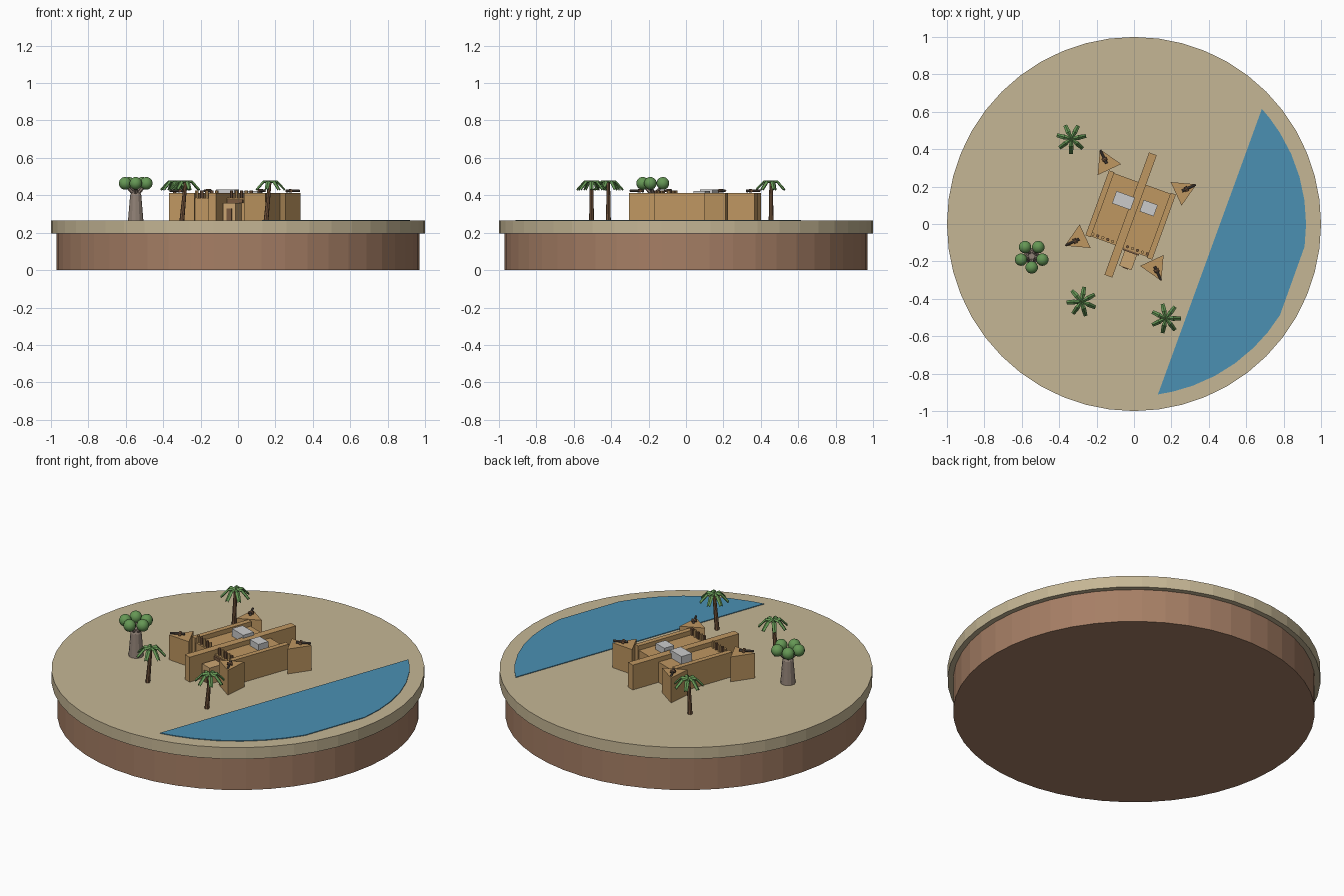
import bpy, bmesh
from math import sin, cos, pi, radians, atan2
from mathutils import Vector, Matrix

if "Cube" in bpy.data.objects:
    bpy.data.objects.remove(bpy.data.objects["Cube"])


def material(name, r, g, b):
    m = bpy.data.materials.new(name)
    m.use_nodes = True
    m.diffuse_color = (r, g, b, 1)
    m.node_tree.nodes["Principled BSDF"].inputs["Base Color"].default_value = (r, g, b, 1)
    return m


SAND = material("sand", .56, .47, .30)
EARTH = material("earth", .38, .21, .13)
WATER = material("water", .07, .28, .45)
ADOBE = material("adobe", .52, .31, .12)
PALE = material("pale adobe", .60, .38, .17)
GREY = material("light grey", .60, .60, .60)
LEAF = material("leaf green", .13, .31, .09)
WOOD = material("brown wood", .19, .10, .05)
BARK = material("grey bark", .28, .22, .18)
IRON = material("dark iron", .11, .085, .07)

GROUND = .265
FORT = Matrix.Translation((-.018, .048, 0)) @ Matrix.Rotation(radians(-20), 4, "Z")


def finish(name, bm, mat, matrix=Matrix(), smooth=False):
    bmesh.ops.recalc_face_normals(bm, faces=bm.faces)
    me = bpy.data.meshes.new(name)
    bm.to_mesh(me)
    bm.free()
    me.materials.append(mat)
    for p in me.polygons:
        p.use_smooth = smooth
    ob = bpy.data.objects.new(name, me)
    ob.matrix_world = matrix
    bpy.context.collection.objects.link(ob)
    return ob


def box(name, lo, hi, mat, matrix=FORT):
    bm = bmesh.new()
    bmesh.ops.create_cube(bm, size=1)
    lo, hi = Vector(lo), Vector(hi)
    for v in bm.verts:
        v.co = (lo + hi) / 2 + v.co * (hi - lo)
    return finish(name, bm, mat, matrix)


def prism(name, outline, z0, z1, mat, matrix=Matrix()):
    bm = bmesh.new()
    face = bm.faces.new([bm.verts.new((x, y, z0)) for x, y in outline])
    top = bmesh.ops.extrude_face_region(bm, geom=[face])["geom"]
    for v in top:
        if isinstance(v, bmesh.types.BMVert):
            v.co.z = z1
    return finish(name, bm, mat, matrix)


def ring(n, r, start=0, centre=(0, 0)):
    return [(centre[0] + r * cos(start + 2 * pi * i / n),
             centre[1] + r * sin(start + 2 * pi * i / n)) for i in range(n)]


def rod(name, a, b, r0, r1, mat, sides=8, matrix=Matrix()):
    a, b = Vector(a), Vector(b)
    bm = bmesh.new()
    bmesh.ops.create_cone(bm, cap_ends=True, segments=sides, radius1=r0, radius2=r1,
                          depth=(b - a).length)
    turn = (b - a).to_track_quat("Z", "Y").to_matrix().to_4x4()
    bm.transform(Matrix.Translation((a + b) / 2) @ turn)
    return finish(name, bm, mat, matrix)


# Island base, sand slab and lake
prism("island_base", ring(48, .97), 0, .2, EARTH)
prism("sand_slab", ring(48, 1), .197, GROUND, SAND)
arc = [(.92 * cos(radians(a)), .92 * sin(radians(a)))
       for a in [-82, -77, -70, -62, -54, -46, -39, -32, -7.5, 0, 8, 16, 24, 32, 38, 42]]
prism("lake", arc, GROUND - .01, GROUND + .004, WATER)

# Fort body, side walls and long middle wall
W, ROOF, TOP = .19, .385, .412
box("fort_body", (-W, -.18, GROUND), (W, .18, ROOF), ADOBE)
for side, name in ((-1, "right_wall"), (1, "left_wall")):
    x0, x1 = sorted((side * W, side * (W - .03)))
    box(name, (x0, -.185, GROUND), (x1, .185, TOP), ADOBE)
box("middle_wall", (-.022, -.348, GROUND), (.022, .348, TOP), ADOBE)

# Posts along the front parapet
for i in range(12):
    x = -.155 + i * .0282
    if abs(x) > .026:
        rod(f"parapet_post_{i + 1}", (x, -.165, ROOF), (x, -.165, .425), .009, .009,
            WOOD if i % 2 else ADOBE, 6, FORT)

# Roof huts
box("roof_hut_right", (-.115, .025, ROOF), (-.01, .095, .43), GREY)
box("roof_hut_left", (.038, .035, ROOF), (.118, .1, .422), GREY)

# Gatehouse with door
box("gatehouse", (.035, -.275, GROUND), (.105, -.17, .36), PALE)
box("gate_beam", (.025, -.19, .36), (.115, -.17, .378), WOOD)
box("gate_door", (.055, -.279, GROUND), (.085, -.27, .33), WOOD)

# Corner bastions with a cannon each
for sx, sy, name in ((-1, -1, "front_right"), (1, -1, "front_left"),
                     (1, 1, "back_left"), (-1, 1, "back_right")):
    c = Vector((sx * .218, sy * .218, 0))
    out = Vector((sx, sy, 0)).normalized()
    prism(name + "_bastion", ring(3, .08, atan2(sy, sx), c), GROUND, TOP, ADOBE, FORT)
    side = Vector((-out.y, out.x, 0)) * .014
    z = Vector((0, 0, .424))
    rod(name + "_cannon", c + z - out * .005, c + z + out * .075, .008, .006, IRON, 8, FORT)
    rod(name + "_cannon_axle", c + z + out * .02 - side, c + z + out * .02 + side,
        .009, .009, WOOD, 8, FORT)


def palm(name, x, y, turn, lean):
    # Leaning trunk with seven folded fronds
    top = Vector((x, y, .475))
    rod(name + "_trunk", (x - lean[0], y - lean[1], GROUND), top, .013, .009, WOOD)
    bm = bmesh.new()
    for i in range(7):
        rot = Matrix.Rotation(turn + 2 * pi * i / 7, 4, "Z")
        rows = []
        for r, w, z in ((.002, .005, .005), (.04, .013, .004), (.08, .010, -.038)):
            rows.append([bm.verts.new(top + rot @ Vector((r, s * w, z - abs(s) * .008)))
                         for s in (-1, 0, 1)])
        for a, b in zip(rows, rows[1:]):
            for k in (0, 1):
                bm.faces.new((a[k], b[k], b[k + 1], a[k + 1]))
    fronds = finish(name + "_fronds", bm, LEAF)
    mod = fronds.modifiers.new("thickness", "SOLIDIFY")
    mod.thickness = .006


palm("back_palm", -.335, .455, .2, (.01, 0))
palm("front_palm", -.28, -.415, .5, (.02, 0))
palm("lake_palm", .17, -.505, 0, (.02, 0))

# Broad tree: thick trunk, five branches, five round crowns
tx, ty = -.547, -.172
rod("broad_tree_trunk", (tx, ty, GROUND), (tx, ty, .40), .041, .03, BARK, 12)
rod("broad_tree_neck", (tx, ty, .40), (tx, ty, .425), .03, .018, BARK, 12)
for i, (x, y) in enumerate(ring(5, .06, -pi / 2, (tx, ty))):
    rod(f"broad_tree_branch_{i + 1}", (tx, ty, .395), (x, y, .46), .012, .007, BARK, 6)
    bm = bmesh.new()
    bmesh.ops.create_uvsphere(bm, u_segments=14, v_segments=9, radius=.034)
    finish(f"broad_tree_crown_{i + 1}", bm, LEAF, Matrix.Translation((x, y, .464)), True)
